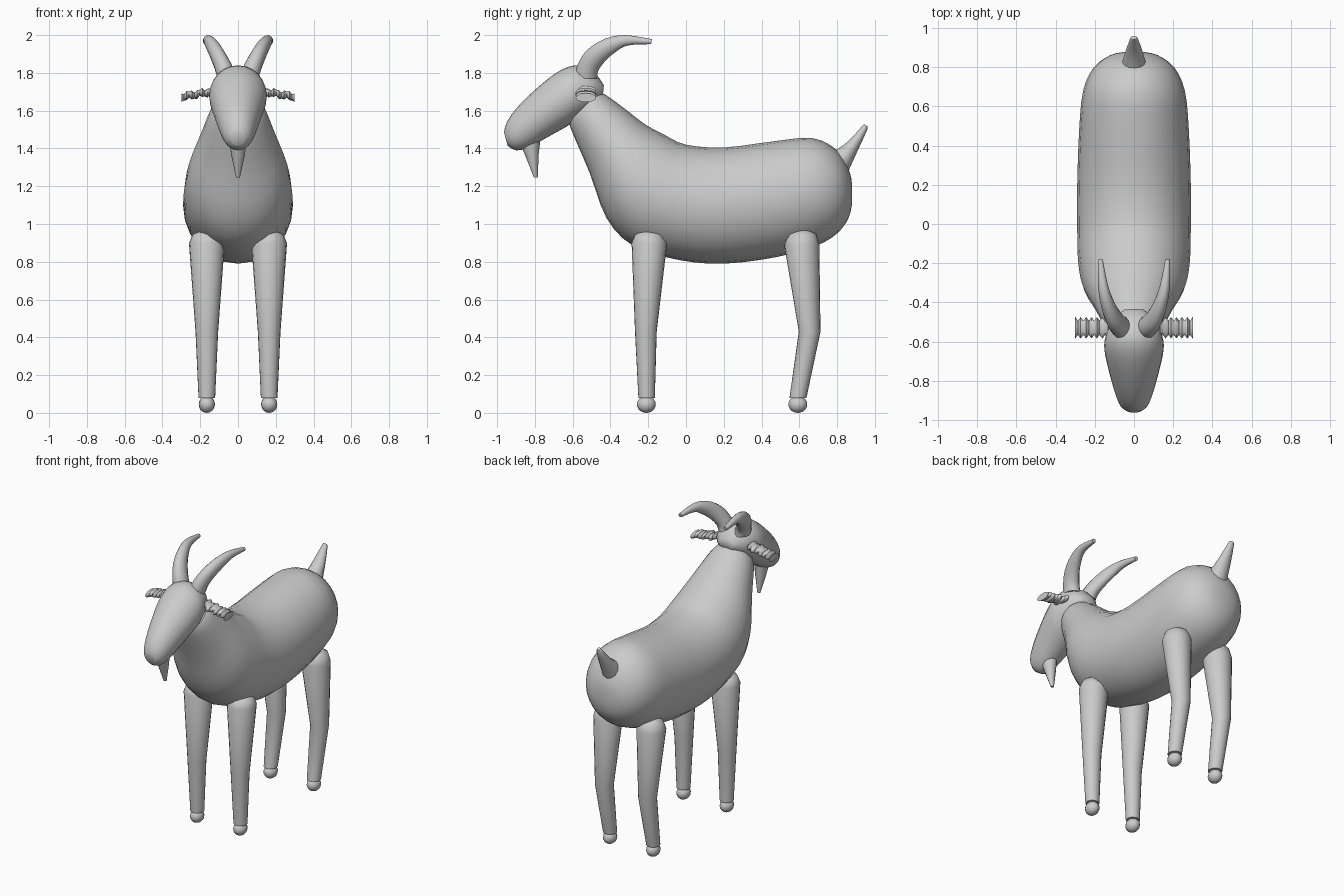
import bpy, bmesh, math
from mathutils import Vector


def sec(a, b, w, x=0.0):
    """Elliptic section: a and b are opposite (y, z) points, w is the half width in x."""
    a, b = Vector((x, *a)), Vector((x, *b))
    return ((a + b) / 2, (a - b) / 2, Vector((w, 0, 0)))


def catmull(p0, p1, p2, p3, t):
    return 0.5 * (2 * p1 + (p2 - p0) * t + (2 * p0 - 5 * p1 + 4 * p2 - p3) * t * t
                  + (3 * p1 - p0 - 3 * p2 + p3) * t ** 3)


def loft(name, secs, sides=20, steps=1, mirror=False):
    """Skin a closed tube over the sections, optionally smoothed between them."""
    rings, n = [], len(secs)
    for i in range(n - 1):
        q = [secs[max(0, min(n - 1, i + k))] for k in (-1, 0, 1, 2)]
        for s in range(steps):
            rings.append([catmull(*[r[j] for r in q], s / steps) for j in range(3)])
    rings.append(secs[-1])
    bm = bmesh.new()
    loops = []
    for c, u, v in rings:
        angles = [2 * math.pi * k / sides for k in range(sides)]
        loops.append([bm.verts.new(c + u * math.cos(t) + v * math.sin(t)) for t in angles])
    for p, q in zip(loops, loops[1:]):
        for k in range(sides):
            m = (k + 1) % sides
            bm.faces.new((p[k], p[m], q[m], q[k]))
    bm.faces.new(loops[0])
    bm.faces.new(loops[-1])
    bmesh.ops.recalc_face_normals(bm, faces=bm.faces)
    return finish(name, bm, mirror)


def finish(name, bm, mirror):
    me = bpy.data.meshes.new(name)
    bm.to_mesh(me)
    bm.free()
    ob = bpy.data.objects.new(name, me)
    bpy.context.collection.objects.link(ob)
    if mirror:
        mod = ob.modifiers.new("Mirror", 'MIRROR')
        mod.use_mirror_merge = False
    bpy.ops.object.select_all(action='DESELECT')
    ob.select_set(True)
    bpy.context.view_layer.objects.active = ob
    bpy.ops.object.shade_smooth_by_angle(angle=math.radians(50))
    return ob


# body and neck, rump to throat
loft("body", [
    sec((0.88, 1.20), (0.88, 1.11), 0.04),
    sec((0.865, 1.28), (0.86, 1.03), 0.12),
    sec((0.80, 1.39), (0.80, 0.95), 0.205),
    sec((0.67, 1.455), (0.69, 0.885), 0.26),
    sec((0.48, 1.44), (0.48, 0.825), 0.28),
    sec((0.20, 1.405), (0.20, 0.79), 0.29),
    sec((0.00, 1.42), (-0.04, 0.81), 0.29),
    sec((-0.11, 1.47), (-0.28, 0.885), 0.285),
    sec((-0.22, 1.53), (-0.42, 1.03), 0.26),
    sec((-0.33, 1.615), (-0.51, 1.27), 0.20),
    sec((-0.42, 1.68), (-0.60, 1.48), 0.15),
    sec((-0.46, 1.70), (-0.62, 1.54), 0.12)], sides=24, steps=3)

# head, crown to muzzle
loft("head", [
    sec((-0.435, 1.735), (-0.44, 1.68), 0.05),
    sec((-0.485, 1.80), (-0.51, 1.60), 0.115),
    sec((-0.58, 1.84), (-0.61, 1.53), 0.15),
    sec((-0.68, 1.805), (-0.66, 1.50), 0.147),
    sec((-0.80, 1.71), (-0.75, 1.45), 0.122),
    sec((-0.90, 1.61), (-0.83, 1.405), 0.096),
    sec((-0.95, 1.535), (-0.90, 1.39), 0.07),
    sec((-0.963, 1.485), (-0.945, 1.415), 0.035)], sides=24, steps=3)

# beard
loft("beard", [
    sec((-0.88, 1.43), (-0.77, 1.45), 0.045),
    sec((-0.85, 1.36), (-0.78, 1.37), 0.036),
    sec((-0.805, 1.245), (-0.785, 1.245), 0.010)], sides=12)

# tail
loft("tail", [
    sec((0.775, 1.38), (0.86, 1.28), 0.062),
    sec((0.85, 1.43), (0.905, 1.38), 0.045),
    sec((0.93, 1.515), (0.96, 1.50), 0.020),
    sec((0.942, 1.53), (0.956, 1.52), 0.009)], sides=12, steps=2)

# horns sweeping back and outward
loft("horns", [
    sec((-0.59, 1.77), (-0.47, 1.77), 0.05, 0.06),
    sec((-0.575, 1.84), (-0.465, 1.81), 0.05, 0.075),
    sec((-0.525, 1.92), (-0.43, 1.86), 0.044, 0.105),
    sec((-0.43, 1.98), (-0.38, 1.905), 0.036, 0.135),
    sec((-0.32, 2.00), (-0.31, 1.945), 0.026, 0.158),
    sec((-0.18, 1.978), (-0.185, 1.952), 0.013, 0.172)], sides=14, steps=3, mirror=True)

# ridged ears
ear = []
for i in range(14):
    x = 0.12 + 0.18 * i / 13
    r = 1.0 if i % 2 else 0.65
    dip = 0.006 * math.sin(i * 1.4)
    ear.append((Vector((x, -0.53, 1.705 - 0.18 * (x - 0.12) + dip)),
                Vector((0, 0.055 * r, 0)), Vector((0, 0, 0.024 * r))))
loft("ears", ear, sides=12, mirror=True)

# legs
loft("front_legs", [
    sec((-0.23, 0.962), (-0.16, 0.962), 0.035, 0.165),
    sec((-0.27, 0.945), (-0.12, 0.945), 0.075, 0.165),
    sec((-0.288, 0.90), (-0.10, 0.90), 0.094, 0.165),
    sec((-0.27, 0.43), (-0.155, 0.43), 0.060, 0.165),
    sec((-0.252, 0.08), (-0.165, 0.08), 0.044, 0.165)], mirror=True)
loft("back_legs", [
    sec((0.58, 0.968), (0.65, 0.968), 0.035, 0.165),
    sec((0.54, 0.945), (0.69, 0.945), 0.075, 0.165),
    sec((0.52, 0.89), (0.706, 0.89), 0.094, 0.165),
    sec((0.597, 0.43), (0.712, 0.43), 0.060, 0.165),
    sec((0.548, 0.08), (0.638, 0.08), 0.044, 0.165)], mirror=True)

# ball hooves
for name, y in (("front_hooves", -0.21), ("back_hooves", 0.592)):
    bm = bmesh.new()
    bmesh.ops.create_uvsphere(bm, u_segments=16, v_segments=10, radius=1)
    bmesh.ops.scale(bm, verts=bm.verts, vec=(0.043, 0.05, 0.045))
    bmesh.ops.translate(bm, verts=bm.verts, vec=(0.165, y, 0.045))
    finish(name, bm, True)
